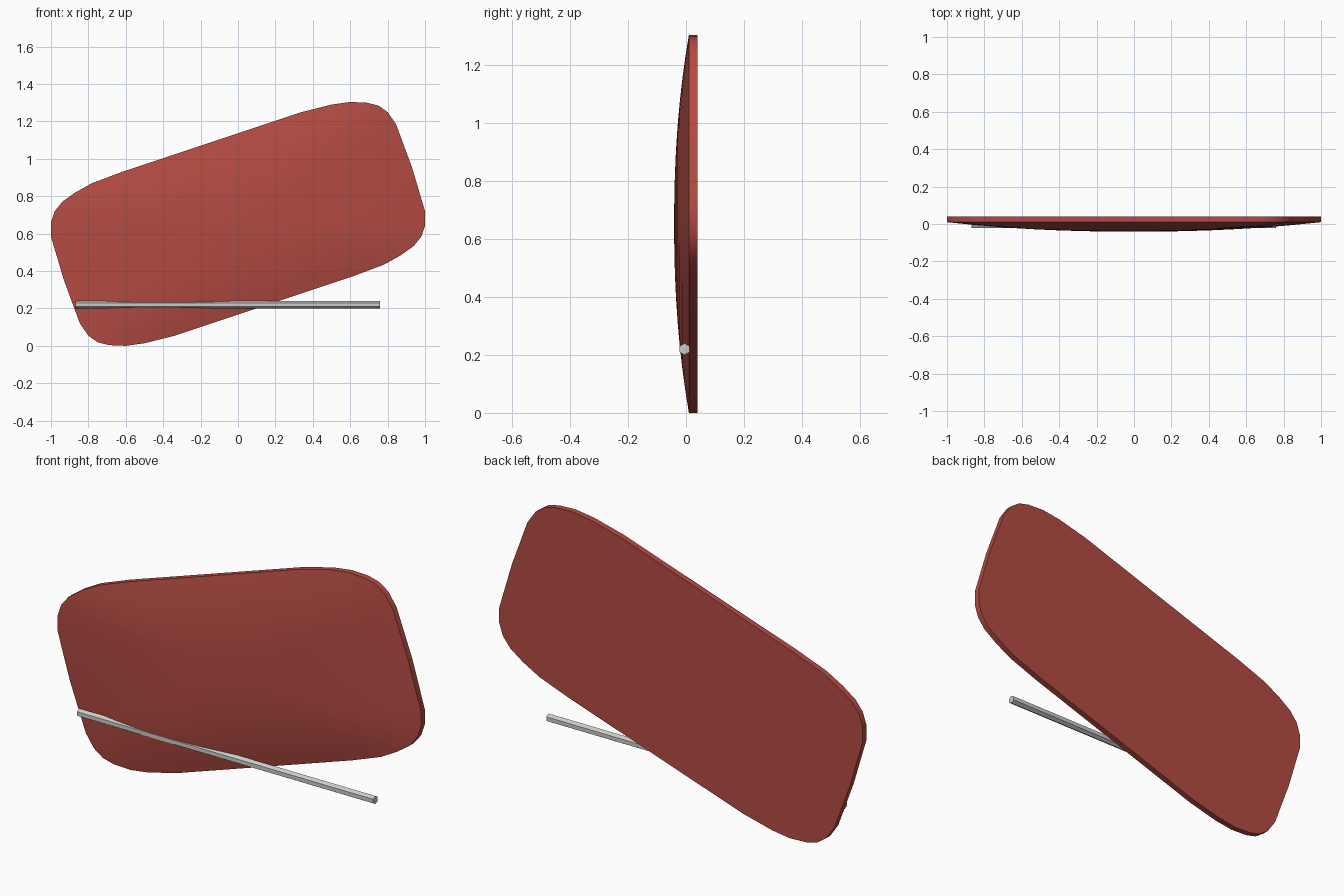
import bpy, bmesh, math

if "Cube" in bpy.data.objects:
    bpy.data.objects.remove(bpy.data.objects["Cube"])

def material(name, rgb):
    m = bpy.data.materials.new(name)
    m.diffuse_color = (*rgb, 1)
    m.use_nodes = True
    m.node_tree.nodes["Principled BSDF"].inputs["Base Color"].default_value = m.diffuse_color
    return m

def finish(bm, name, mat):
    bmesh.ops.recalc_face_normals(bm, faces=bm.faces)
    me = bpy.data.meshes.new(name)
    bm.to_mesh(me)
    bm.free()
    me.materials.append(mat)
    ob = bpy.data.objects.new(name, me)
    bpy.context.collection.objects.link(ob)
    return ob

red = material("red", (0.45, 0.07, 0.055))
grey = material("light grey", (0.6, 0.6, 0.58))

# tilted rounded panel: half outline, the rest is its half turn about the centre
CZ = 0.652
half = [(-1, .66), (-.98, .72), (-.94, .77), (-.87, .82), (-.78, .87), (-.62, .93),
        (-.14, 1.09), (.34, 1.25), (.50, 1.29), (.60, 1.304), (.69, 1.30), (.75, 1.285),
        (.80, 1.25), (.845, 1.185), (.93, .955), (1, .72)]
outline = [(x, z - CZ) for x, z in half]
outline += [(-x, -z) for x, z in outline]

bm = bmesh.new()
def ring(s, y):
    return [bm.verts.new((x * s, y, CZ + z * s)) for x, z in outline]

def bridge(a, b):
    for i in range(len(a)):
        j = (i + 1) % len(a)
        bm.faces.new((a[i], a[j], b[j], b[i]))

# flat back, straight rim, gently domed front
back = ring(1, 0.04)
bm.faces.new(back)
last = back
for s in (1, .88, .76, .64, .52, .39, .26, .13):
    cur = ring(s, 0.01 - 0.051 * (1 - s ** 2.2))
    bridge(last, cur)
    last = cur
tip = bm.verts.new((0, -0.041, CZ))
for i in range(len(last)):
    bm.faces.new((last[i], last[(i + 1) % len(last)], tip))
panel = finish(bm, "domed_panel", red)
bpy.context.view_layer.objects.active = panel
panel.select_set(True)
bpy.ops.object.shade_smooth_by_angle(angle=math.radians(35))

# six-sided rod running sideways across the panel
bm = bmesh.new()
ends = [[bm.verts.new((x, -0.005 + .02 * math.sin(k * math.pi / 3),
                       .22 + .02 * math.cos(k * math.pi / 3))) for k in range(6)]
        for x in (-.87, .76)]
bridge(*ends)
for e in ends:
    bm.faces.new(e)
finish(bm, "rod", grey)
